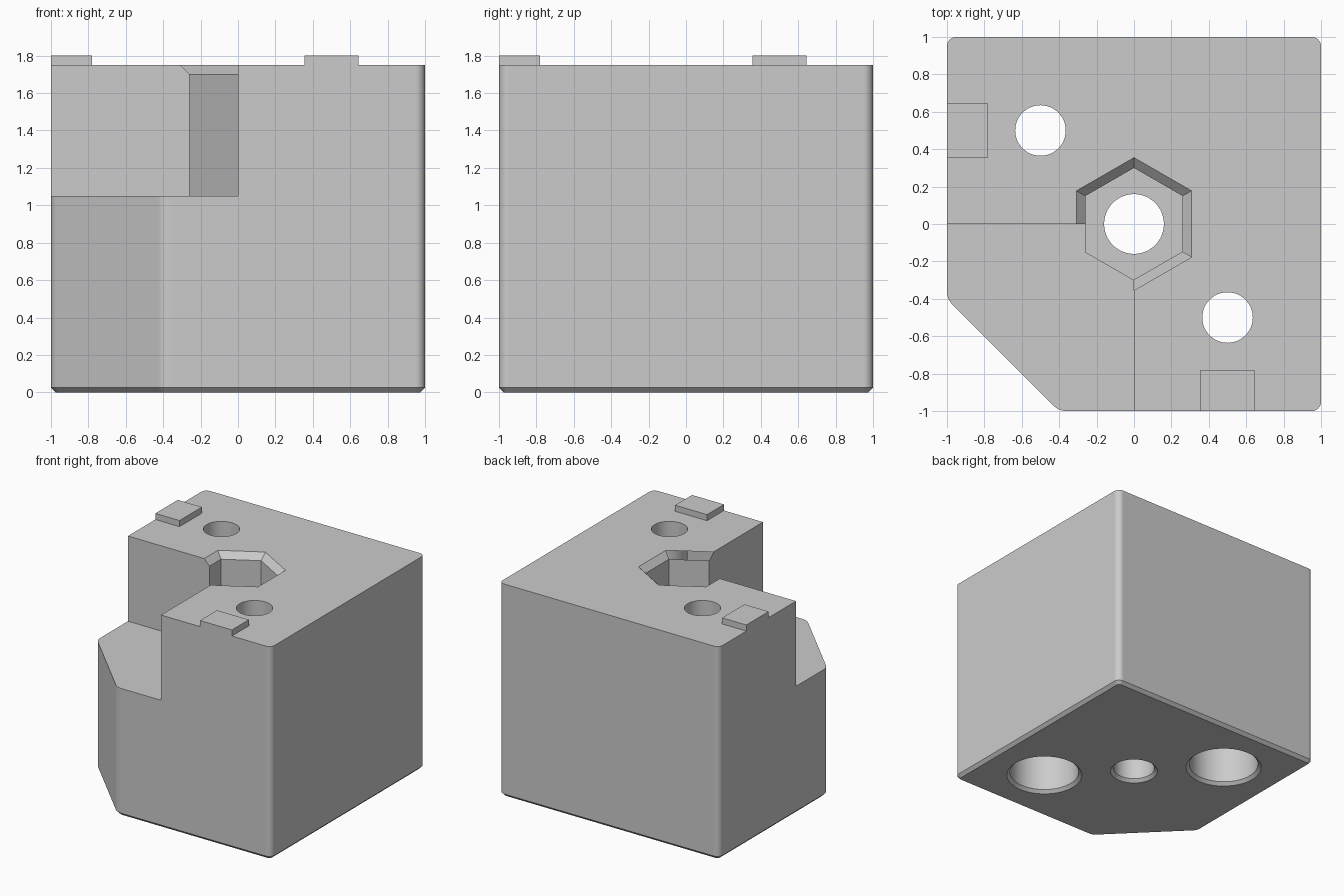
import bpy
import bmesh
from math import cos, sin, radians, tau

cube = bpy.data.objects.get("Cube")
if cube:
    bpy.data.objects.remove(cube, do_unlink=True)

grey = bpy.data.materials.new("plain_grey")
grey.use_nodes = True
grey.diffuse_color = (0.6, 0.6, 0.6, 1)
grey.node_tree.nodes["Principled BSDF"].inputs["Base Color"].default_value = (0.6, 0.6, 0.6, 1)

TOP = 1.75
SHELF = 1.05


def loft(name, rings):
    """Closed solid through a stack of (outline, height) rings."""
    bm = bmesh.new()
    loops = [[bm.verts.new((x, y, z)) for x, y in pts] for pts, z in rings]
    for low, high in zip(loops, loops[1:]):
        for i in range(len(low)):
            j = (i + 1) % len(low)
            bm.faces.new((low[i], low[j], high[j], high[i]))
    bm.faces.new(loops[0][::-1])
    bm.faces.new(loops[-1])
    mesh = bpy.data.meshes.new(name)
    bm.to_mesh(mesh)
    bm.free()
    mesh.materials.append(grey)
    obj = bpy.data.objects.new(name, mesh)
    bpy.context.collection.objects.link(obj)
    return obj


def ngon(x, y, r, n=48, turn=0.0):
    return [(x + r * cos(turn + tau * i / n), y + r * sin(turn + tau * i / n)) for i in range(n)]


def box(name, x0, x1, y0, y1, z0, z1):
    pts = [(x0, y0), (x1, y0), (x1, y1), (x0, y1)]
    return loft(name, [(pts, z0), (pts, z1)])


def outline(inset):
    """Rounded square with one corner cut off, shrunk by inset."""
    corners = [(0.95, -0.95, 0.05, 270, 90), (0.95, 0.95, 0.05, 0, 90),
               (-0.95, 0.95, 0.05, 90, 90), (-0.9, -0.36, 0.1, 180, 45),
               (-0.36, -0.9, 0.1, 225, 45)]
    pts = []
    for x, y, r, start, sweep in corners:
        for i in range(9):
            a = radians(start + sweep * i / 8)
            pts.append((x + (r - inset) * cos(a), y + (r - inset) * sin(a)))
    return pts


def cut(target, cutter):
    cutter.hide_render = True
    mod = target.modifiers.new("cut", "BOOLEAN")
    mod.operation = "DIFFERENCE"
    mod.solver = "EXACT"
    mod.object = cutter
    bpy.ops.object.select_all(action="DESELECT")
    target.select_set(True)
    bpy.context.view_layer.objects.active = target
    bpy.ops.object.modifier_apply(modifier=mod.name)
    bpy.data.objects.remove(cutter, do_unlink=True)


def hole(x, y, r, top):
    """Bore from below with a chamfered mouth."""
    return loft("bore_cutter", [(ngon(x, y, r + 0.045), -0.02), (ngon(x, y, r), 0.025),
                                (ngon(x, y, r), top)])


# Block with chamfered bottom edge
body = loft("block_body", [(outline(0.025), 0), (outline(0), 0.025), (outline(0), TOP)])

# Quarter notch above the shelf
cut(body, box("notch_cutter", -1.2, 0, -1.2, 0, SHELF, 2))

# Hexagonal pocket with flared rim
q = tau / 4
cut(body, loft("hex_cutter", [(ngon(0, 0, 0.3, 6, q), 0.8), (ngon(0, 0, 0.3, 6, q), 1.7),
                              (ngon(0, 0, 0.41, 6, q), 1.8)]))

# Centre bore, and two counterbored screw holes
cut(body, hole(0, 0, 0.16, 1.0))
for s in (-1, 1):
    cut(body, hole(0.5 * s, -0.5 * s, 0.27, 1.2))
    thin = ngon(0.5 * s, -0.5 * s, 0.135)
    cut(body, loft("screw_cutter", [(thin, 1.1), (thin, 1.9)]))

# Smooth round corners and bores, keeping flats flat
bpy.ops.object.shade_smooth_by_angle(angle=radians(25))
weighted = body.modifiers.new("flat_faces", "WEIGHTED_NORMAL")
weighted.keep_sharp = True

# Raised locating tabs
box("side_tab", -1, -0.78, 0.355, 0.645, TOP, 1.8)
box("front_tab", 0.355, 0.645, -1, -0.78, TOP, 1.8)
